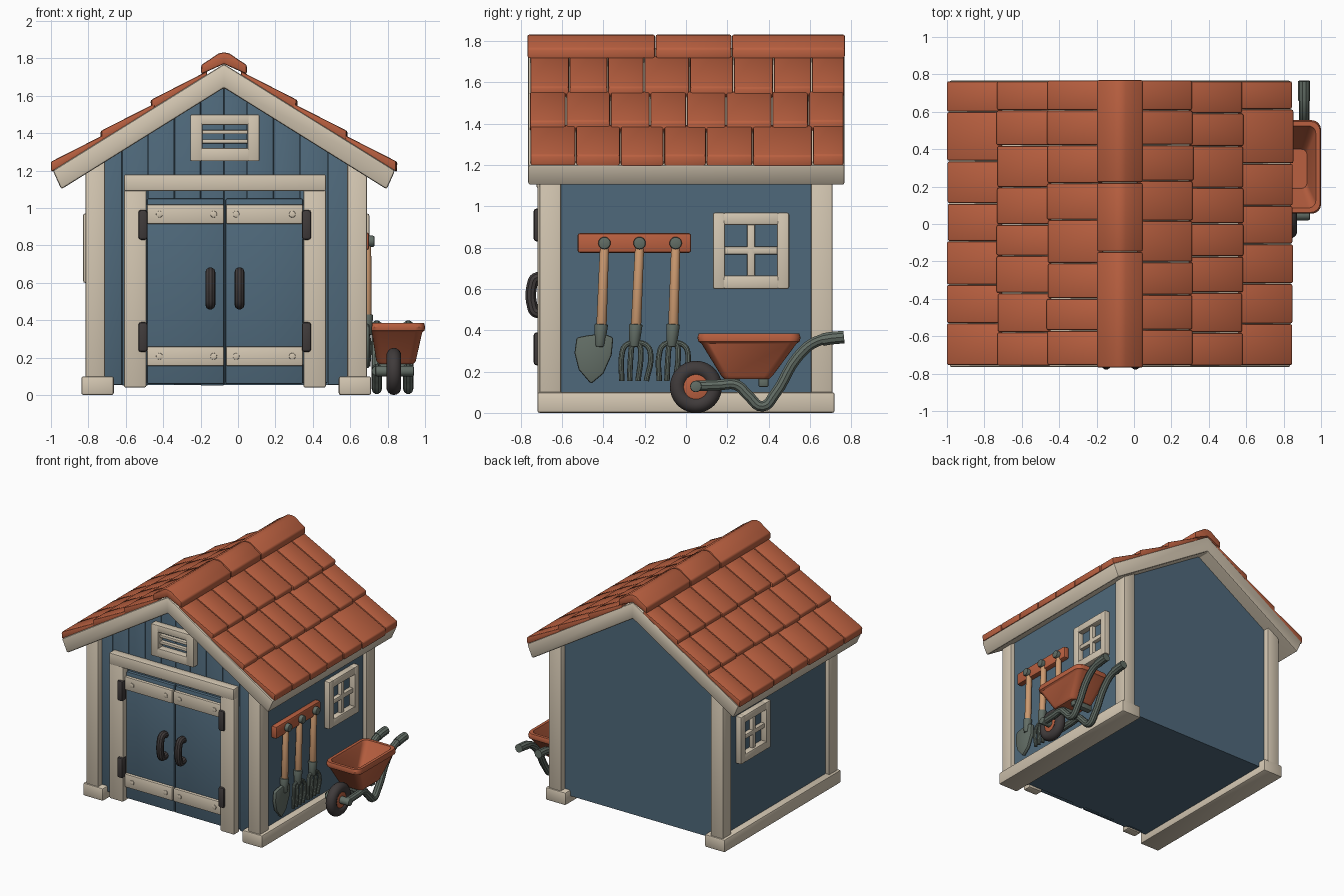
import bpy, bmesh, math, random
from mathutils import Matrix, Vector

if "Cube" in bpy.data.objects:
    bpy.data.objects.remove(bpy.data.objects["Cube"])

random.seed(4)
CB, CR = -0.063, -0.075          # centre lines of the body and of the roof


def material(name, rgb):
    m = bpy.data.materials.new(name)
    m.diffuse_color = [((c / 255 + 0.055) / 1.055) ** 2.4 for c in rgb] + [1]
    m.use_nodes = True
    m.node_tree.nodes["Principled BSDF"].inputs["Base Color"].default_value = m.diffuse_color
    return m


BLUE = material("slate blue", (79, 105, 123))
CREAM = material("cream trim", (212, 199, 178))
ORANGE = material("terracotta", (186, 96, 64))
DARK = material("charcoal", (64, 59, 59))
STEEL = material("grey green steel", (98, 109, 101))
WOOD = material("light wood", (204, 154, 112))


def prism(bm, pts, axis, a, b):
    """Extrude a 2D outline along an axis from a to b."""
    put = {"x": lambda p, t: (t, p[0], p[1]), "y": lambda p, t: (p[0], t, p[1]),
           "z": lambda p, t: (p[0], p[1], t)}[axis]
    r0, r1 = ([bm.verts.new(put(p, t)) for p in pts] for t in (a, b))
    bm.faces.new(r0)
    bm.faces.new(r1)
    for i in range(len(pts)):
        j = (i + 1) % len(pts)
        bm.faces.new((r0[i], r0[j], r1[j], r1[i]))


def rect(u0, u1, v0, v1):
    return [(u0, v0), (u1, v0), (u1, v1), (u0, v1)]


def rod(bm, p, q, r0, r1=None, n=20):
    """Round bar or cone between two points."""
    p, q = Vector(p), Vector(q)
    m = Matrix.Translation((p + q) / 2) @ (q - p).to_track_quat("Z", "Y").to_matrix().to_4x4()
    bmesh.ops.create_cone(bm, cap_ends=True, segments=n, radius1=r0,
                          radius2=r0 if r1 is None else r1, depth=(q - p).length, matrix=m)


def finish(name, bm, mat, bevel=0.01):
    bmesh.ops.recalc_face_normals(bm, faces=bm.faces)
    if bevel:
        edges = [e for e in bm.edges if e.calc_face_angle(0) > 0.5]
        bmesh.ops.bevel(bm, geom=edges, offset=bevel, segments=2, profile=0.5,
                        affect="EDGES", clamp_overlap=True)
    me = bpy.data.meshes.new(name)
    bm.to_mesh(me)
    bm.free()
    me.materials.append(mat)
    ob = bpy.data.objects.new(name, me)
    bpy.context.collection.objects.link(ob)
    return ob


def boxes(name, mat, items, bevel=0.01):
    """Each item is x0, x1, y0, y1, z0, z1."""
    bm = bmesh.new()
    for x0, x1, y0, y1, z0, z1 in items:
        prism(bm, rect(x0, x1, y0, y1), "z", z0, z1)
    return finish(name, bm, mat, bevel)


def tubes(name, mat, paths, r):
    cu = bpy.data.curves.new(name, "CURVE")
    cu.dimensions, cu.bevel_depth, cu.bevel_resolution = "3D", r, 3
    cu.use_fill_caps, cu.resolution_u = True, 5
    for path in paths:
        s = cu.splines.new("BEZIER")
        s.bezier_points.add(len(path) - 1)
        for bp, co in zip(s.bezier_points, path):
            bp.co, bp.handle_left_type, bp.handle_right_type = co, "AUTO", "AUTO"
    tmp = bpy.data.objects.new(name + " curve", cu)
    bpy.context.collection.objects.link(tmp)
    bpy.context.view_layer.update()
    me = bpy.data.meshes.new_from_object(tmp.evaluated_get(bpy.context.evaluated_depsgraph_get()))
    bpy.data.objects.remove(tmp)
    me.materials.clear()
    me.materials.append(mat)
    bpy.context.collection.objects.link(bpy.data.objects.new(name, me))


# Body: gabled core, and planks over the front
def gable(x):
    return 1.69 - 0.624 * abs(x - CR)


L, R = CB - 0.72, CB + 0.72
bm = bmesh.new()
prism(bm, [(L, .055), (R, .055), (R, gable(R)), (CR, gable(CR)), (L, gable(L))], "y", -.645, .66)
finish("walls", bm, BLUE, 0)
bm = bmesh.new()
cuts = [L, -.62, -.48, -.34, -.2, CR, .05, .19, .33, .48, R]
for a, b in zip(cuts, cuts[1:]):
    z = .05 + random.random() * .02
    prism(bm, [(a + .001, z), (b - .001, z), (b - .001, gable(b)), (a + .001, gable(a))], "y", -.662, -.64)
finish("front_planks", bm, BLUE, .003)

# Corner posts and ground beams
sides = (-1, 1)
boxes("corner_posts", CREAM, [(CB + s * .70 - .053, CB + s * .70 + .053, t * .657 - .053, t * .657 + .053, .05, 1.25)
                              for s in sides for t in sides])
boxes("ground_beams", CREAM, [(CB + s * .688 - .087, CB + s * .688 + .087, -.72, .72, 0, .1) for s in sides], .012)

# Roof slab with the gable boards
half = [(.87, 1.10), (.915, 1.20)]
bm = bmesh.new()
prism(bm, [(CR, 1.642)] + [(CR + x, z) for x, z in half] + [(CR, 1.77)] +
      [(CR - x, z) for x, z in reversed(half)], "y", -.765, .768)
finish("roof_frame", bm, CREAM, .012)

# Roof tiles: overlapping wedges in three rows on both slopes
rows = [(.922, .63, [-.755, -.53, -.33, -.10, .10, .33, .61, .765]),
        (.655, .37, [-.758, -.57, -.36, -.18, .0, .2, .42, .6, .765]),
        (.388, .09, [-.755, -.56, -.39, -.21, .02, .22, .42, .6, .768])]
slope = lambda d: 1.775 - .618 * d
bm = bmesh.new()
for s in sides:
    for lo, hi, ys in rows:
        ys = ys[:1] + [y + s * random.uniform(-.012, .012) for y in ys[1:-1]] + ys[-1:]
        for a, b in zip(ys, ys[1:]):
            d = lo + random.uniform(-.006, .003)
            prof = [(d, slope(d) - .012), (d + .003, slope(d) + .042), (hi, slope(hi) + .012), (hi, slope(hi) - .02)]
            prism(bm, [(CR + s * x, z) for x, z in prof], "y", a + .002, b - .002)
finish("roof_tiles", bm, ORANGE, .009)

# Ridge caps
cap = [(.122, 1.715), (.122, 1.765), (.075, 1.795), (.03, 1.826)]
bm = bmesh.new()
for a, b in ((-.768, -.15), (-.147, .22), (.223, .77)):
    prism(bm, [(CR + x, z) for x, z in cap] + [(CR, 1.832)] + [(CR - x, z) for x, z in reversed(cap)] +
          [(CR, 1.77)], "y", a, b)
finish("ridge_caps", bm, ORANGE, .01)

# Door frame, door leaves, battens, bolts, hinges and handles
D = -.07
boxes("door_frame", CREAM, [(-.61, -.49, -.72, -.65, .04, 1.1), (.35, .47, -.72, -.65, .04, 1.1),
                            (-.61, .47, -.725, -.65, 1.09, 1.18)])
boxes("door_leaves", BLUE, [(-.487, D - .004, -.685, -.65, .06, 1.05), (D + .004, .347, -.685, -.65, .06, 1.05)], .008)
boxes("door_battens", CREAM, [(a, b, -.707, -.67, z, z + .105) for z in (.155, .915)
                              for a, b in ((-.487, D - .005), (D + .005, .347))], .009)
bm = bmesh.new()
for x in (-.42, -.13, -.01, .29):
    for z in (.207, .967):
        rod(bm, (x, -.713, z), (x, -.70, z), .018, n=12)
finish("batten_bolts", bm, CREAM, .003)
boxes("door_hinges", DARK, [(x - .025, x + .025, -.738, -.68, z, z + .16) for x in (-.508, .366) for z in (.23, .83)], .015)
tubes("door_handles", DARK, [[(x, -.68, .49), (x, -.728, .487), (x, -.745, .52), (x, -.745, .62),
                              (x, -.728, .653), (x, -.68, .65)] for x in (D - .078, D + .078)], .027)

# Gable vent
boxes("vent_frame", CREAM, [(-.255, -.19, -.715, -.65, 1.25, 1.5), (.05, .115, -.715, -.65, 1.25, 1.5),
                            (-.2, .06, -.715, -.65, 1.25, 1.32), (-.2, .06, -.715, -.65, 1.445, 1.5)], .008)
boxes("vent_slats", CREAM, [(-.2, .06, -.69, -.65, z, z + .022) for z in (1.345, 1.395)], .005)

# Side windows, one on each long wall
for s, name in ((1, "right_window"), (-1, "left_window")):
    x0, x1 = sorted((CB + s * .70, CB + s * .765))
    bars = [(.13, .19, .6, .97), (.44, .50, .6, .97), (.18, .45, .6, .665), (.18, .45, .91, .97)]
    boxes(name + "_frame", CREAM, [(x0, x1) + b for b in bars], .01)
    x0, x1 = sorted((CB + s * .70, CB + s * .75))
    boxes(name + "_bars", CREAM, [(x0, x1, .295, .335, .65, .92), (x0, x1, .18, .45, .768, .805)], .008)

# Tool rack with pegs
boxes("tool_rack", ORANGE, [(.65, .70, -.525, .025, .775, .87)], .012)
tops = (-.395, -.225, -.05)
feet = (-.41, -.243, -.062)
bm = bmesh.new()
for y in tops:
    rod(bm, (.66, y, .822), (.73, y, .822), .03)
finish("rack_pegs", bm, STEEL, .008)

# Tools: handles, sockets, shovel blade, fork tines
bm = bmesh.new()
for t, f in zip(tops, feet):
    rod(bm, (.69, f, .40), (.69, t, .80), .025, .022)
finish("tool_handles", bm, WOOD, .006)
bm = bmesh.new()
for f in feet:
    rod(bm, (.69, f - .008, .32), (.69, f, .43), .024, .033)
finish("tool_sockets", bm, STEEL, .006)
blade = [(-.48, .375), (-.53, .365), (-.54, .29), (-.52, .21), (-.46, .14), (-.40, .19),
         (-.36, .28), (-.352, .365), (-.40, .385)]
bm = bmesh.new()
prism(bm, blade, "x", .673, .703)
finish("shovel_blade", bm, STEEL, .01)
tubes("fork_tines", STEEL, [[(.69, f - .005, .345), (.692, f + d * .75, .325), (.70, f + d, .28), (.695, f + d * .85 - .01, .155)]
                            for f in feet[1:] for d in (-.068, -.024, .024, .072)], .0135)


# Wheelbarrow tray: rounded rectangular rings joined into an open bowl
def ring(bm, x0, x1, y0, y1, z, r):
    out = []
    for k, (cx, cy) in enumerate([(x1 - r, y1 - r), (x0 + r, y1 - r), (x0 + r, y0 + r), (x1 - r, y0 + r)]):
        for i in range(5):
            a = math.pi / 2 * (k + i / 4)
            out.append(bm.verts.new((cx + r * math.cos(a), cy + r * math.sin(a), z)))
    return out


bm = bmesh.new()
rings = [ring(bm, *v) for v in [
    (.755, .935, .185, .405, .165, .03), (.74, .95, .17, .42, .18, .04), (.715, .985, .075, .535, .335, .04),
    (.702, .998, .06, .55, .345, .05), (.70, 1.0, .055, .555, .365, .05), (.705, .995, .062, .548, .385, .05),
    (.728, .972, .085, .525, .385, .04), (.735, .965, .095, .515, .365, .04), (.765, .925, .19, .40, .2, .03)]]
for a, b in zip(rings, rings[1:]):
    for i in range(20):
        j = (i + 1) % 20
        bm.faces.new((a[i], a[j], b[j], b[i]))
bm.faces.new(rings[0])
bm.faces.new(rings[-1])
finish("barrow_tray", bm, ORANGE, 0)

# Wheelbarrow frame, wheel and axle
path = [(.05, .13), (.16, .135), (.245, .135), (.30, .085), (.37, .032), (.43, .09), (.54, .27), (.63, .345), (.755, .366)]
tubes("barrow_frame", STEEL, [[(x, y, z) for y, z in path] for x in (.742, .91)], .027)
tubes("barrow_grips", STEEL, [[(x, .66, .354), (x, .70, .361), (x, .765, .367)] for x in (.742, .91)], .032)
boxes("barrow_braces", STEEL, [(.742, .91, y, y + .05, .125, .175) for y in (.21, .35)], .01)
bpy.ops.mesh.primitive_torus_add(major_segments=40, minor_segments=14, major_radius=.087, minor_radius=.039,
                                 location=(.833, .048, .126), rotation=(0, math.pi / 2, 0))
tyre = bpy.context.object
tyre.name = "barrow_tyre"
tyre.data.materials.append(DARK)
bm = bmesh.new()
rod(bm, (.805, .048, .126), (.861, .048, .126), .064, n=28)
finish("wheel_hub", bm, ORANGE, .008)
bm = bmesh.new()
rod(bm, (.735, .048, .128), (.94, .048, .128), .028)
finish("wheel_axle", bm, STEEL, .006)

# Smooth shading with sharp edges kept
for ob in bpy.context.scene.objects:
    ob.select_set(True)
bpy.context.view_layer.objects.active = tyre
bpy.ops.object.shade_smooth_by_angle(angle=math.radians(35))
